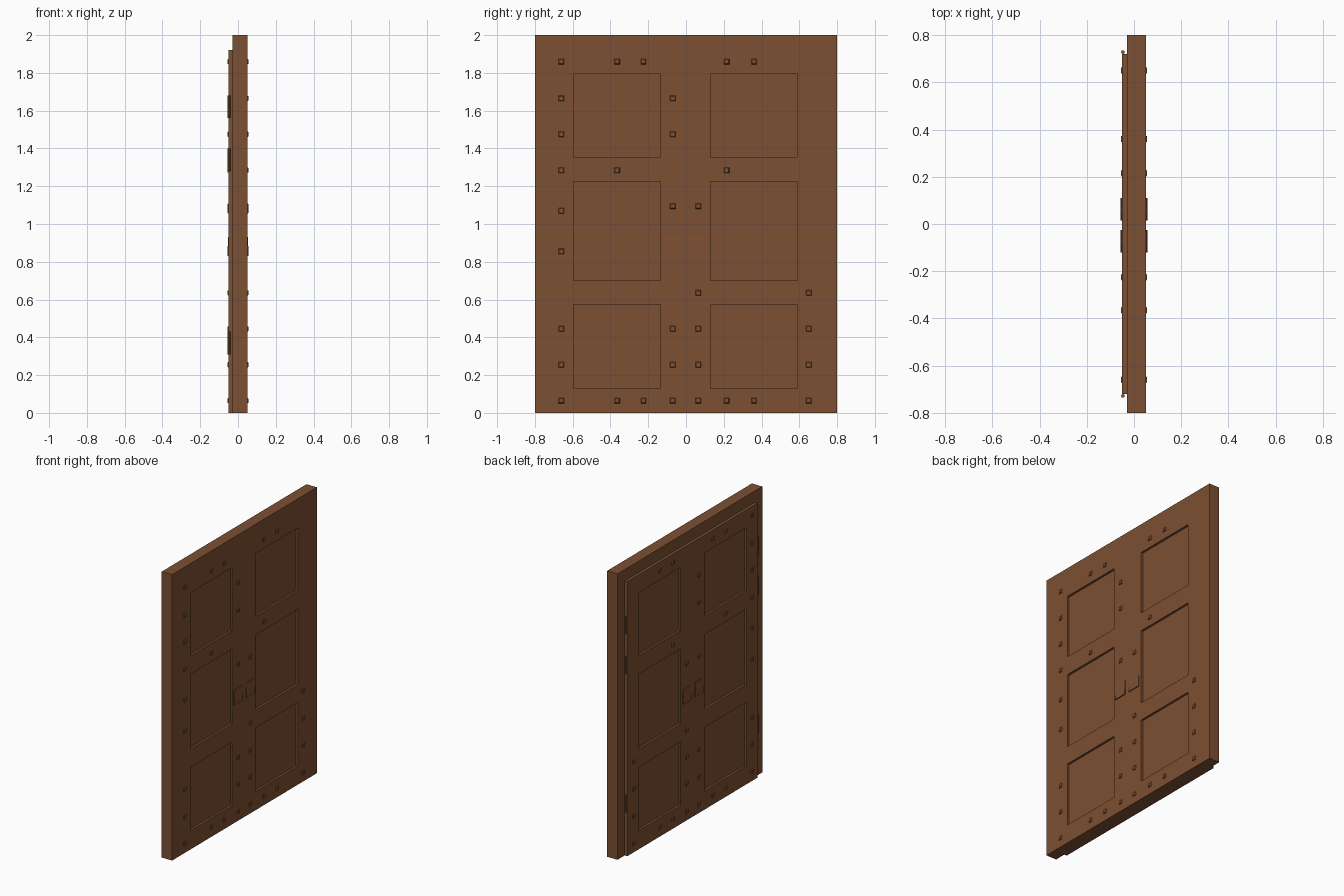
import bpy, bmesh, math
from mathutils import Vector

if "Cube" in bpy.data.objects:
    bpy.data.objects.remove(bpy.data.objects["Cube"])

wood = bpy.data.materials.new("brown wood")
wood.diffuse_color = (0.205, 0.08, 0.033, 1)
wood.use_nodes = True
wood.node_tree.nodes["Principled BSDF"].inputs["Base Color"].default_value = wood.diffuse_color


def finish(name, bm):
    bmesh.ops.recalc_face_normals(bm, faces=bm.faces)
    me = bpy.data.meshes.new(name)
    bm.to_mesh(me)
    bm.free()
    ob = bpy.data.objects.new(name, me)
    me.materials.append(wood)
    bpy.context.collection.objects.link(ob)
    return ob


def add_box(bm, x, y, z):
    vs = bmesh.ops.create_cube(bm, size=1)["verts"]
    for v in vs:
        v.co = Vector([(r[0] + r[1]) / 2 + c * (r[1] - r[0]) for r, c in zip((x, y, z), v.co)])
    return vs


# Panel openings, cut into both faces of the door
PANEL_Y = [(-0.595, -0.135), (0.13, 0.59)]
PANEL_Z = [(0.13, 0.575), (0.70, 1.225), (1.355, 1.795)]
cut = bmesh.new()
for y in PANEL_Y:
    for z in PANEL_Z:
        add_box(cut, (0.035, 0.1), y, z)
        add_box(cut, (-0.1, -0.035), y, z)
cutter = finish("panel_cutter", cut)
cutter.hide_render = True
cutter.hide_viewport = True

# Door: wide front slab with a rebated back, one stepped outline
bm = bmesh.new()
add_box(bm, (-0.03, 0.05), (-0.8, 0.8), (0, 2))
door = finish("door_slab", bm)
bm = bmesh.new()
add_box(bm, (-0.05, -0.03), (-0.72, 0.72), (0, 1.92))
back = finish("door_rebate", bm)
for ob in (door, back):
    mod = ob.modifiers.new("panels", "BOOLEAN")
    mod.operation = "DIFFERENCE"
    mod.solver = "EXACT"
    mod.object = cutter

# Studs: small square frustums, listed by row height
ROWS = {1.86: (-0.66, -0.365, -0.225, 0.215, 0.36),
        1.665: (-0.66, -0.07), 1.475: (-0.66, -0.07),
        1.285: (-0.66, -0.365, 0.215),
        1.095: (-0.07, 0.065), 1.07: (-0.66,), 0.855: (-0.66,),
        0.635: (0.065, 0.65),
        0.445: (-0.66, -0.07, 0.065, 0.65),
        0.255: (-0.66, -0.07, 0.065, 0.65),
        0.065: (-0.66, -0.365, -0.225, -0.07, 0.065, 0.215, 0.36, 0.65)}
for side, name in ((1, "front_studs"), (-1, "back_studs")):
    bm = bmesh.new()
    for z, ys in ROWS.items():
        for y in ys:
            for v in add_box(bm, (0.045, 0.056), (y - 0.017, y + 0.017), (z - 0.017, z + 0.017)):
                if v.co.x > 0.05:
                    v.co.y = y + (v.co.y - y) * 0.65
                    v.co.z = z + (v.co.z - z) * 0.65
                v.co.x *= side
    finish(name, bm)

# Handle plates: thin wedges, thicker at the bottom
for side, name in ((1, "front_handles"), (-1, "back_handles")):
    bm = bmesh.new()
    for y in ((-0.12, -0.025), (0.015, 0.11)):
        for v in add_box(bm, (0.045, 0.057), y, (0.83, 0.93)):
            if v.co.x > 0.05 and v.co.z > 0.9:
                v.co.x = 0.052
            v.co.x *= side
    finish(name, bm)

# Hinge barrels along the rebate edges
bm = bmesh.new()
for y in (-0.728, 0.728):
    for z in (0.37, 1.34, 1.62):
        vs = bmesh.ops.create_cone(bm, cap_ends=True, segments=8, radius1=0.008,
                                   radius2=0.008, depth=0.12)["verts"]
        bmesh.ops.translate(bm, verts=vs, vec=(-0.047, y, z))
finish("hinges", bm)
